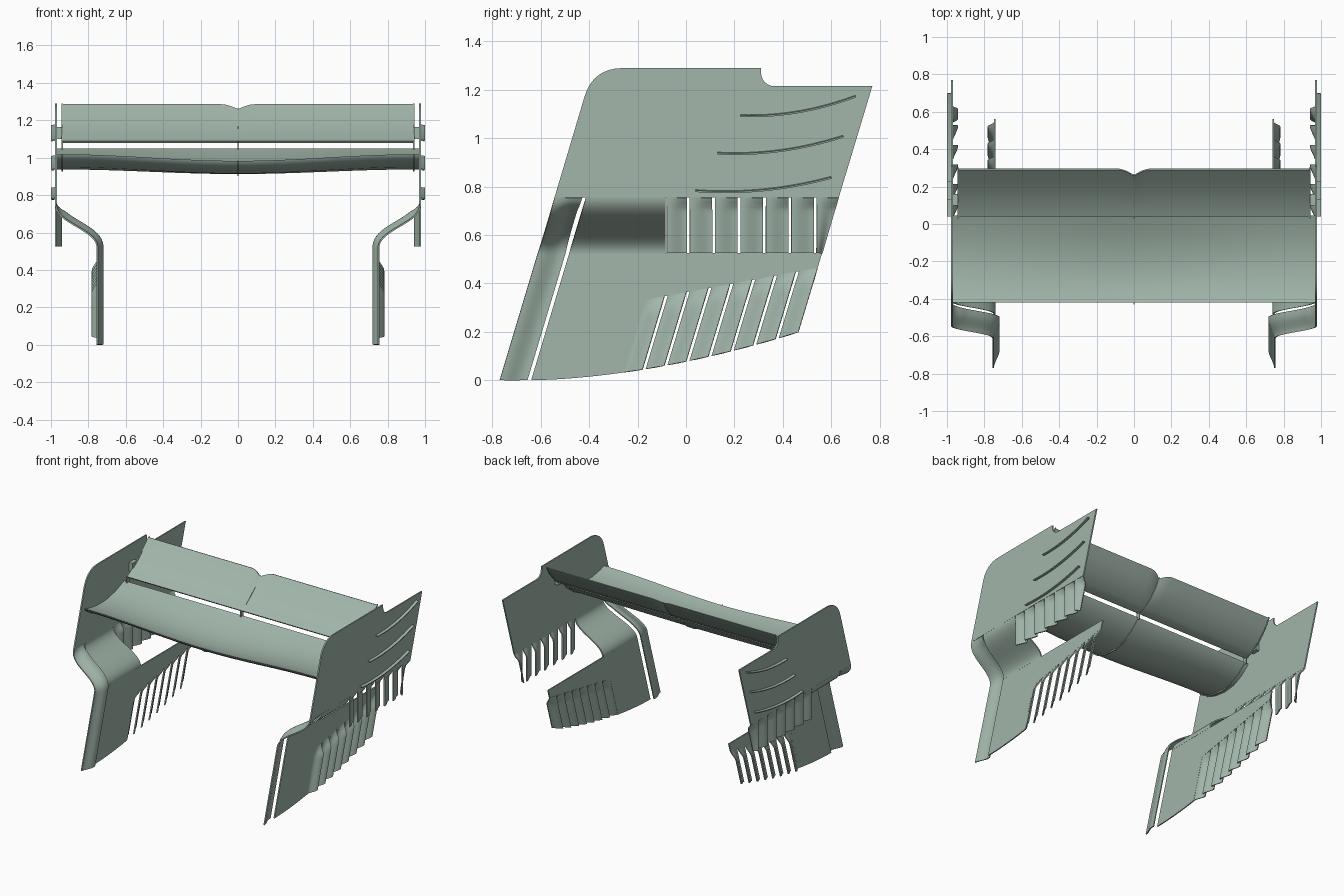
import bpy, bmesh, math
from mathutils import Vector

if "Cube" in bpy.data.objects:
    bpy.data.objects.remove(bpy.data.objects["Cube"])

mat = bpy.data.materials.new("sage_green")
mat.diffuse_color = (0.36, 0.465, 0.40, 1)
mat.use_nodes = True
mat.node_tree.nodes["Principled BSDF"].inputs["Base Color"].default_value = mat.diffuse_color

RAKE = 0.3                 # y shift per unit height of all raked edges
LEAD, REAR = -0.77, 0.405  # raked front and rear limits
FOLD, LOW = 0.755, 0.525   # top and bottom of the curved shoulder
CUT = -0.085               # rear end of the shoulder
OUT, IN = 0.974, 0.745     # upper and lower plate positions


def finish(name, bm, thick=0, mirror=True):
    """Turn a bmesh into a finished, smooth-shaded object."""
    bmesh.ops.remove_doubles(bm, verts=bm.verts, dist=0.0004)
    bmesh.ops.recalc_face_normals(bm, faces=bm.faces)
    me = bpy.data.meshes.new(name)
    bm.to_mesh(me)
    bm.free()
    ob = bpy.data.objects.new(name, me)
    bpy.context.collection.objects.link(ob)
    me.materials.append(mat)
    if thick:
        m = ob.modifiers.new("thickness", 'SOLIDIFY')
        m.thickness, m.offset = thick, 0
    if mirror:
        m = ob.modifiers.new("mirror", 'MIRROR')
        m.use_mirror_merge = False
    bpy.ops.object.select_all(action='DESELECT')
    ob.select_set(True)
    bpy.context.view_layer.objects.active = ob
    bpy.ops.object.convert(target='MESH')
    bpy.ops.object.shade_smooth_by_angle(angle=math.radians(35))
    return ob


def sheet(bm, f, nu, nv):
    """Grid of faces from a function of two 0..1 parameters."""
    g = [[bm.verts.new(f(i / nu, j / nv)) for j in range(nv + 1)] for i in range(nu + 1)]
    for i in range(nu):
        for j in range(nv):
            bm.faces.new((g[i][j], g[i + 1][j], g[i + 1][j + 1], g[i][j + 1]))


def lerp(a, b, t):
    return a + (b - a) * t


def ease(t):
    t = max(0, min(1, t))
    return t * t * (3 - 2 * t)


def plate_x(z):
    """S-shaped shoulder between the lower and the upper plate."""
    t = max(0, min(1, (z - LOW) / (FOLD - LOW)))
    return lerp(IN, OUT, t**1.7 / (t**1.7 + (1 - t)**1.7))


def on_plate(y, z, off=0):
    d = (plate_x(z + .004) - plate_x(z - .004)) / .008
    n = Vector((1, 0, -d)).normalized()
    return Vector((plate_x(z), y, z)) + n * off


def bottom(s):
    """Height of the curved lower edge on the raked line s."""
    z = 0
    for _ in range(8):
        z = 0.2 * (max(0, s + RAKE * z + 0.65) / 1.12)**1.75
    return z


# Upper end plate: raked outline with rounded front corner and rear notch
outline = [(LEAD + RAKE * FOLD, FOLD), (REAR + RAKE * FOLD, FOLD), (0.77, 1.215), (0.365, 1.215)]
outline += [(0.365 - .055 * math.sin(a), 1.27 - .055 * math.cos(a))
            for a in [math.pi / 12 * k for k in range(1, 7)]]
outline += [(0.31, 1.29)]
p0, p1, p2 = Vector((-0.26, 1.29)), Vector((-0.385, 1.29)), Vector((-0.42, 1.17))
outline += [tuple(p0 * (1 - t)**2 + p1 * 2 * t * (1 - t) + p2 * t * t)
            for t in [k / 8 for k in range(9)]]
bm = bmesh.new()
bm.faces.new([bm.verts.new((OUT, y, z)) for y, z in outline])
finish("upper_end_plate", bm, 0.010)

# Leading strip: full-height blade in front of the raked slot
bm = bmesh.new()
sheet(bm, lambda u, v: on_plate(lerp(LEAD, -0.655, u) + RAKE * FOLD * v, FOLD * v,
                                lerp(0.008, -0.022, ease(u * 1.2)) * min(1, (1 - v) * 12)), 8, 60)
finish("leading_strip", bm, 0.008)

# Curved shoulder joining upper and lower plates
bm = bmesh.new()


def shoulder(u, v):
    z = lerp(LOW, FOLD, v)
    return on_plate(lerp(-0.64 + RAKE * z, CUT, u), z)


sheet(bm, shoulder, 4, 28)
finish("shoulder", bm, 0.010)

# Lower plate, with raked louvres behind it
PITCH = 0.0853
edges = [-0.265 + PITCH * k for k in range(8)] + [REAR]
bm = bmesh.new()


def lower_front(u, v):
    s = lerp(-0.64, edges[0], u)
    z = lerp(bottom(s), LOW, v)
    return on_plate(s + RAKE * z, z)


def slot_top(s):
    return 0.35 + 0.196 * (s + 0.18)


def lower_top(u, v):
    s = lerp(edges[0], REAR, u)
    z = lerp(slot_top(s), LOW, v)
    return on_plate(s + RAKE * z, z)


sheet(bm, lower_front, 8, 4)
sheet(bm, lower_top, 18, 2)
finish("lower_plate", bm, 0.009)

bm = bmesh.new()
for a, b in zip(edges, edges[1:]):
    def louvre(u, v, a=a, b=b):
        s = lerp(a, b - (0.013 if b < REAR else 0), u)
        top = slot_top(s)
        z = lerp(top, bottom(s), v)
        return on_plate(s + RAKE * z, z, 0.034 * ease(u) * ease((top - z) / 0.07))
    sheet(bm, louvre, 6, 14)
finish("lower_louvres", bm, 0.008)

# Hanging slats under the rear of the upper plate
cuts = [CUT + 0.005] + [0.015 + 0.105 * k for k in range(6)] + [None]
bm = bmesh.new()
for a, b in zip(cuts, cuts[1:]):
    def slat(u, v, a=a, b=b):
        z = lerp(FOLD, LOW, v)
        y = lerp(a, b - 0.012 if b is not None else REAR + RAKE * z, u)
        return Vector((OUT - 0.03 * ease(u) * ease((FOLD - z) / 0.05), y, z))
    sheet(bm, slat, 6, 12)
finish("hanging_slats", bm, 0.008)

# Curved gills on the outer face
bm = bmesh.new()
for y0, z0, y1, z1 in [(0.225, 1.095, 0.70, 1.175), (0.13, 0.94, 0.65, 1.01), (0.04, 0.785, 0.60, 0.84)]:
    def gill(u, v):
        z = lerp(z0, z1, u) - 0.075 * u * (1 - u) * 1.3
        return Vector((lerp(OUT, 0.998, v), lerp(y0, y1, u), z - 0.004 * v))
    sheet(bm, gill, 16, 1)
finish("gills", bm, 0.007)

# Wing sections as (y, z) loops
MAIN = [(-0.42, 1.018), (-0.37, 1.003), (-0.28, 0.988), (-0.17, 0.988), (-0.06, 1.010), (0.045, 1.05),
        (0.04, 1.038), (-0.03, 0.982), (-0.11, 0.947), (-0.2, 0.937), (-0.3, 0.950), (-0.38, 0.980), (-0.415, 1.005)]
FLAP = [(0.04, 1.088), (0.09, 1.115), (0.16, 1.165), (0.23, 1.226), (0.290, 1.286), (0.297, 1.284),
        (0.255, 1.215), (0.19, 1.148), (0.12, 1.098), (0.07, 1.078), (0.048, 1.078)]


def main_point(x, y, z):
    dip = 0.5 + 0.5 * math.cos(math.pi * min(1, abs(x) / 0.94))
    return y, z - 0.035 * dip * min(1, (0.045 - y) / 0.35)


def flap_point(x, y, z):
    k = 1 - 0.14 * max(0, 1 - abs(x) / 0.09)**1.8 * ease((y - 0.04) / 0.25)
    return 0.04 + (y - 0.04) * k, 1.088 + (z - 1.088) * k


def loft(bm, section, shape, xs, grow=0):
    cy, cz = [sum(p[i] for p in section) / len(section) for i in (0, 1)]
    rings = []
    for x in xs:
        ring = []
        for y, z in section:
            py, pz = shape(x, y, z)
            d = Vector((0, y - cy, z - cz)).normalized() * grow
            ring.append(bm.verts.new(Vector((x, py, pz)) + d))
        rings.append(ring)
    n = len(section)
    for r, q in zip(rings, rings[1:]):
        for i in range(n):
            bm.faces.new((r[i], r[(i + 1) % n], q[(i + 1) % n], q[i]))
    bm.faces.new(rings[0])
    bm.faces.new(rings[-1])


def box(bm, lo, hi):
    lo, hi = Vector(lo), Vector(hi)
    vs = bmesh.ops.create_cube(bm, size=1)["verts"]
    for v in vs:
        v.co = (lo + hi) / 2 + v.co * (hi - lo)


half = [0.012, 0.025, 0.045, 0.065, 0.09, 0.2, 0.32, 0.44, 0.56, 0.68, 0.8, 0.88]
for name, section, shape, end in [("main_wing", MAIN, main_point, OUT), ("flap", FLAP, flap_point, 0.94)]:
    bm = bmesh.new()
    hs = half + [end]
    loft(bm, section, shape, [-x for x in reversed(hs)] + [0] + hs)
    finish(name, bm, mirror=False)

# Thin ribs around both wings, at the centre and near the ends
bm = bmesh.new()
for x in (-0.94, 0, 0.94):
    xs = (x - 0.004, x + 0.004)
    loft(bm, MAIN, main_point, xs, 0.010)
    loft(bm, FLAP, flap_point, xs, 0.006)
    box(bm, (x - 0.004, 0.03, 1.035), (x + 0.004, 0.06, 1.09))
finish("wing_ribs", bm, mirror=False)

# Flap mounting tabs
bm = bmesh.new()
box(bm, (0.94, 0.10, 1.10), (OUT, 0.16, 1.165))
finish("flap_mounts", bm)
